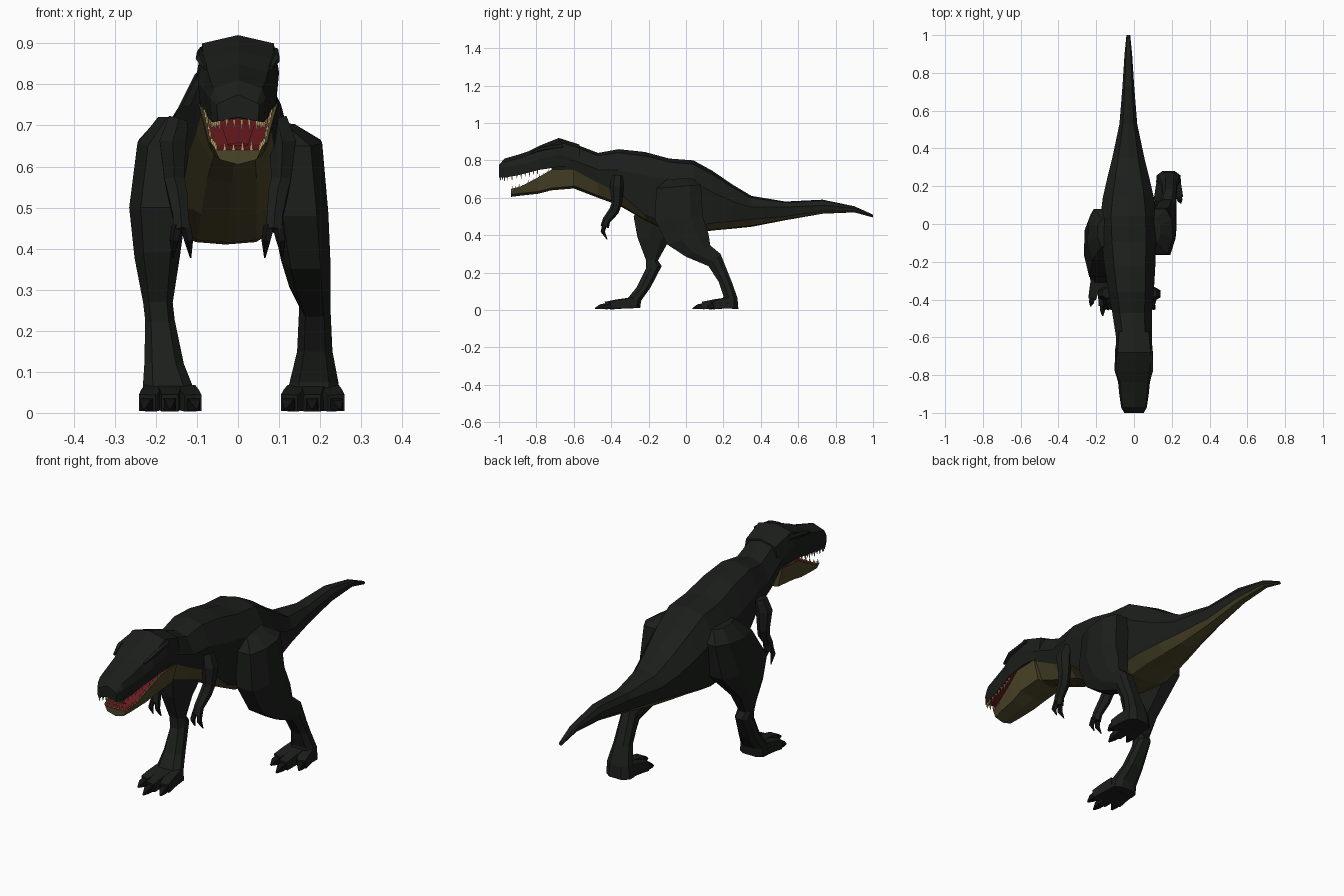
import bpy, bmesh, math
from mathutils import Vector

if "Cube" in bpy.data.objects:
    bpy.data.objects.remove(bpy.data.objects["Cube"])


def material(name, r, g, b):
    m = bpy.data.materials.new(name)
    m.diffuse_color = (r, g, b, 1)
    m.use_nodes = True
    m.node_tree.nodes["Principled BSDF"].inputs["Base Color"].default_value = m.diffuse_color
    return m


HIDE = material("dark_hide", 0.011, 0.013, 0.011)
BELLY = material("olive_belly", 0.07, 0.06, 0.022)
MOUTH = material("red_mouth", 0.14, 0.01, 0.013)
TOOTH = material("tooth", 0.5, 0.33, 0.14)
CLAW = material("claw", 0.006, 0.006, 0.006)


def finish(name, bm, mats):
    bmesh.ops.recalc_face_normals(bm, faces=bm.faces)
    me = bpy.data.meshes.new(name)
    bm.to_mesh(me)
    bm.free()
    for m in mats:
        me.materials.append(m)
    ob = bpy.data.objects.new(name, me)
    bpy.context.collection.objects.link(ob)
    return ob


def add_loft(bm, rings, seg_mat=None, caps=(0, 0)):
    vs = [[bm.verts.new(p) for p in r] for r in rings]
    n = len(rings[0])
    for a, b in zip(vs, vs[1:]):
        for j in range(n):
            k = (j + 1) % n
            f = bm.faces.new((a[j], a[k], b[k], b[j]))
            f.material_index = seg_mat[min(j, n - 1 - j)] if seg_mat else 0
    for ring, c in ((vs[0], caps[0]), (vs[-1], caps[1])):
        bm.faces.new(ring).material_index = c


def mirrored_ring(cx, y, half):
    """Half outline from top centre to bottom centre, made symmetric about cx."""
    full = half + [(-x, z) for x, z in half[-2:0:-1]]
    return [(cx + x, y, z) for x, z in full]


def add_tube(bm, pts, sides=6):
    ps = [Vector(p[:3]) for p in pts]
    rings = []
    for i, p in enumerate(ps):
        t = (ps[min(i + 1, len(ps) - 1)] - ps[max(i - 1, 0)]).normalized()
        u = (Vector((1, 0, 0)) - t * t.x).normalized()
        v = t.cross(u)
        rings.append([p + pts[i][3] * (u * math.cos(a) + v * math.sin(a))
                      for a in (2 * math.pi * (k + 0.5) / sides for k in range(sides))])
    add_loft(bm, rings)


# Neck, trunk and tail: y, centre x, half width, top, widest, belly line, bottom
body = [(-.72, 0, .085, .875, .80, .75, .645), (-.60, 0, .095, .89, .80, .75, .65),
        (-.47, -.01, .105, .84, .75, .68, .60), (-.36, -.015, .12, .86, .75, .63, .56),
        (-.22, -.022, .135, .845, .72, .51, .48), (-.09, -.027, .145, .81, .70, .455, .415),
        (.04, -.03, .148, .80, .68, .45, .41), (.14, -.03, .135, .745, .63, .465, .425),
        (.25, -.03, .11, .67, .58, .475, .435), (.35, -.03, .085, .61, .55, .485, .445),
        (.53, -.03, .047, .58, .55, .50, .48), (.73, -.03, .031, .59, .56, .53, .515),
        (.90, -.03, .02, .555, .545, .53, .522), (1.0, -.03, .01, .51, .503, .50, .495)]
rings = []
for y, cx, w, zt, zs, zo, zb in body:
    rings.append(mirrored_ring(cx, y, [(0, zt), (.62 * w, zt - .17 * (zt - zs)), (w, zs),
                                       (.88 * w, zo), (.5 * w, zb + .15 * (zo - zb)), (0, zb)]))
bm = bmesh.new()
add_loft(bm, rings, (0, 0, 0, 1, 1), (2, 0))
finish("body_and_tail", bm, [HIDE, BELLY, MOUTH])

# Upper head: y, half width, top, widest, mouth edge
head = [(-1.0, .052, .775, .75, .71), (-.97, .068, .81, .765, .708), (-.90, .078, .83, .775, .72),
        (-.84, .084, .85, .785, .735), (-.78, .098, .88, .81, .75), (-.68, .10, .92, .83, .765),
        (-.57, .09, .885, .80, .76)]
bm = bmesh.new()
add_loft(bm, [mirrored_ring(0, y, [(0, zt), (.87 * w, zt - .02), (w, zm), (.94 * w, zb), (0, zb + .01)])
              for y, w, zt, zm, zb in head], (0, 0, 0, 1))
finish("upper_head", bm, [HIDE, MOUTH])

# Lower jaw: y, half width, top rim, bottom
jaw = [(-.935, .06, .648, .605), (-.88, .072, .662, .612), (-.79, .084, .71, .622),
       (-.72, .096, .75, .64), (-.60, .095, .755, .65)]
bm = bmesh.new()
add_loft(bm, [mirrored_ring(0, y, [(0, zt - .008), (.85 * w, zt - .008), (w, zt), (.75 * w, zb + .012), (0, zb)])
              for y, w, zt, zb in jaw], (1, 0, 0, 0))
finish("lower_jaw", bm, [BELLY, MOUTH])

# Tongue
bm = bmesh.new()
add_loft(bm, [mirrored_ring(0, y, [(0, z + .004), (w, z), (0, z - .02)])
              for y, w, z in ((-.89, .025, .654), (-.80, .04, .699), (-.70, .04, .742))])
finish("tongue", bm, [MOUTH])

# Brow ridges
for side, s in (("left", -1), ("right", 1)):
    bm = bmesh.new()
    add_tube(bm, [(s * .08, -.83, .84, .006), (s * .092, -.775, .862, .011), (s * .088, -.66, .88, .012)], 5)
    finish(side + "_brow_ridge", bm, [HIDE])


# Rows of teeth along a jaw edge
def teeth(name, rim, count, length, front):
    bm = bmesh.new()
    spots = []
    for i in range(count):
        t = i / count * (len(rim) - 1)
        a, b = Vector(rim[int(t)]), Vector(rim[int(t) + 1])
        p = a.lerp(b, t - int(t))
        spots += [p, Vector((-p.x, p.y, p.z))]
    x, y, z = rim[0]
    spots += [Vector((x * (2 * (i + 1) / (front + 1) - 1), y, z)) for i in range(front)]
    for i, p in enumerate(spots):
        size = length * (1 if i % 4 < 2 else .7)
        add_tube(bm, [(p.x, p.y, p.z + math.copysign(.004, length), .0055),
                      (p.x, p.y, p.z - size, .001)], 4)
    finish(name, bm, [TOOTH])


teeth("upper_teeth", [(.88 * w, y + .008, zb) for y, w, _, _, zb in head[:5]], 11, .022, 4)
teeth("lower_teeth", [(.9 * w, y + .006, zt - .004) for y, w, zt, _ in jaw[:4]], 9, -.02, 4)

# Arms with two claws each, mirrored about the chest centre
for side, s in (("left", -1), ("right", 1)):
    X = lambda d: -.025 + s * d
    bm = bmesh.new()
    add_tube(bm, [(X(.118), -.365, .715, .03), (X(.134), -.37, .66, .037), (X(.13), -.37, .57, .028),
                  (X(.122), -.385, .53, .027), (X(.115), -.425, .48, .022), (X(.112), -.435, .445, .023)])
    finish(side + "_arm", bm, [HIDE])
    bm = bmesh.new()
    for dx in (-.018, .018):
        add_tube(bm, [(X(.112 + dx * .6), -.435, .455, .014), (X(.112 + dx), -.445, .42, .012),
                      (X(.112 + dx * 1.2), -.422, .378, .002)], 5)
    finish(side + "_hand_claws", bm, [CLAW])


# Legs: front y, z, back y, z, centre x, half width
def leg(name, sections):
    rings = []
    for yf, zf, yb, zb, cx, h in sections:
        def at(t, dx):
            return (cx + dx * h, yf + (yb - yf) * t, zf + (zb - zf) * t)
        rings.append([at(0, -.6), at(0, .6), at(.35, 1), at(.75, .95),
                      at(1, .5), at(1, -.5), at(.75, -.95), at(.35, -1)])
    bm = bmesh.new()
    add_loft(bm, rings)
    finish(name, bm, [HIDE])


leg("right_leg", [(-.10, .70, .03, .705, .085, .055), (-.16, .65, .08, .67, .135, .07),
                  (-.165, .48, .09, .50, .15, .07), (-.10, .35, .12, .41, .165, .06),
                  (.0, .285, .13, .345, .175, .05), (.12, .235, .185, .30, .187, .038),
                  (.175, .15, .245, .15, .187, .043), (.20, .075, .275, .065, .185, .06),
                  (.19, .01, .28, .005, .183, .066)])
leg("left_leg", [(-.12, .72, .03, .72, -.14, .055), (-.19, .65, .08, .67, -.18, .065),
                 (-.28, .50, .05, .50, -.195, .07), (-.26, .39, -.10, .355, -.197, .055),
                 (-.215, .27, -.15, .265, -.195, .036), (-.215, .22, -.13, .235, -.19, .036),
                 (-.265, .12, -.19, .12, -.18, .048), (-.31, .065, -.24, .05, -.17, .062),
                 (-.32, .01, -.245, .01, -.167, .066)])


# Feet: three toes each ending in a claw
def foot(side, base, tips):
    toes, claws = bmesh.new(), bmesh.new()
    for i, tip in enumerate(tips):
        b, e = Vector(base), Vector(tip)
        b.x += (e.x - b.x) * .5
        q = lambda t, z, r: (*b.lerp(e, t), z, r)
        add_tube(toes, [q(0, .038, .042), q(.4, .032, .035), q(.72, .024, .029)], 4)
        add_tube(claws, [q(.66, .022, .022), q(.85, .018, .018), q(1, .008, .004)], 4)
    finish(side + "_toes", toes, [HIDE])
    finish(side + "_foot_claws", claws, [CLAW])


foot("right", (.185, .225), [(.115, .085), (.18, .035), (.248, .11)])
foot("left", (-.167, -.29), [(-.1, -.45), (-.166, -.487), (-.23, -.435)])
